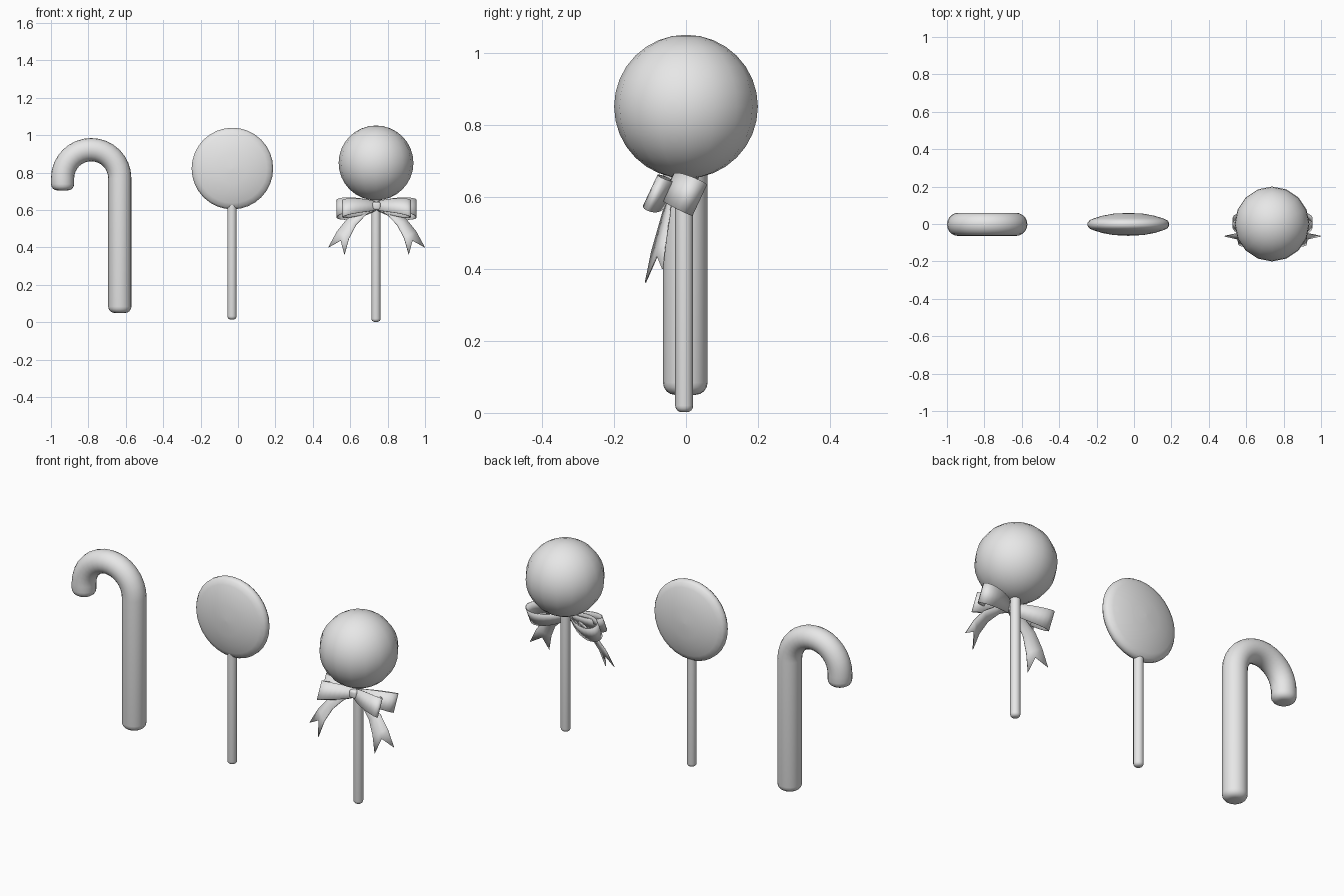
import bpy, bmesh
from math import sin, cos, pi
from mathutils import Vector

cube = bpy.data.objects.get("Cube")
if cube:
    bpy.data.objects.remove(cube, do_unlink=True)

GREY = (0.8, 0.8, 0.8, 1)
grey = bpy.data.materials.new("plain_grey")
grey.use_nodes = True
grey.diffuse_color = GREY
grey.node_tree.nodes["Principled BSDF"].inputs["Base Color"].default_value = GREY


def finish(name, bm, angle=50, thickness=0):
    """Turn a bmesh into a smooth shaded grey object."""
    bmesh.ops.recalc_face_normals(bm, faces=bm.faces)
    mesh = bpy.data.meshes.new(name)
    bm.to_mesh(mesh)
    bm.free()
    mesh.materials.append(grey)
    obj = bpy.data.objects.new(name, mesh)
    bpy.context.collection.objects.link(obj)
    bpy.ops.object.select_all(action='DESELECT')
    obj.select_set(True)
    bpy.context.view_layer.objects.active = obj
    bpy.ops.object.shade_smooth_by_angle(angle=angle * pi / 180)
    if thickness:
        mod = obj.modifiers.new("ribbon_thickness", 'SOLIDIFY')
        mod.thickness = thickness
        mod.offset = 0
    return obj


def skin(bm, rows, closed):
    """Bridge neighbouring rows of vertices with quads."""
    for a, b in zip(rows, rows[1:]):
        n = len(a)
        for i in range(n if closed else n - 1):
            j = (i + 1) % n
            bm.faces.new((a[i], a[j], b[j], b[i]))


def tube(name, stations, y=0, sides=20):
    """Sweep a circle along stations of (x, z, tangent angle, radius)."""
    bm = bmesh.new()
    rows = []
    for x, z, t, r in stations:
        ring = []
        for i in range(sides):
            a = 2 * pi * i / sides
            side = r * cos(a)
            ring.append(bm.verts.new((x - side * sin(t), y + r * sin(a), z + side * cos(t))))
        rows.append(ring)
    skin(bm, rows, True)
    bm.faces.new(rows[0])
    bm.faces.new(rows[-1])
    return finish(name, bm)


def rounded_end(r, bevel, steps=4):
    """Distance from the tip and radius for a softened tube end."""
    angles = [pi / 2 * k / steps for k in range(steps + 1)]
    return [(bevel * (1 - cos(a)), r - bevel * (1 - sin(a))) for a in angles]


# Candy cane: shaft, half-circle hook and short drop at the tip
R, BEND, CX, CZ = 0.062, 0.153, -0.785, 0.77
end = rounded_end(R, 0.034)
stations = [(CX + BEND, 0.05 + d, pi / 2, r) for d, r in end]
for k in range(17):
    a = pi * k / 16
    stations.append((CX + BEND * cos(a), CZ + BEND * sin(a), a + pi / 2, R))
stations += [(CX - BEND, 0.705 + d, 3 * pi / 2, r) for d, r in reversed(end)]
tube("candy_cane", stations, y=-0.002)

# Lollipop sticks
for name, x, low, high in (("disc_stick", -0.032, 0.015, 0.63), ("ball_stick", 0.738, 0.002, 0.68)):
    stations = [(x, low + d, pi / 2, r) for d, r in rounded_end(0.025, 0.018)]
    tube(name, stations + [(x, high, pi / 2, 0.025)], y=-0.005, sides=16)

# Flat lollipop: lens profile turned about the y axis
half = [(0.003, 0.061), (0.08, 0.057), (0.14, 0.046), (0.185, 0.032), (0.208, 0.022), (0.218, 0.008)]
profile = half + [(r, -y) for r, y in reversed(half)]
bm = bmesh.new()
rows = []
for r, y in profile:
    angles = [2 * pi * i / 32 for i in range(32)]
    rows.append([bm.verts.new((-0.03 + r * cos(a), y - 0.002, 0.822 + r * sin(a))) for a in angles])
skin(bm, rows, True)
bm.faces.new(rows[0])
bm.faces.new(rows[-1])
finish("disc_candy", bm)

# Round lollipop
bm = bmesh.new()
bmesh.ops.create_uvsphere(bm, u_segments=16, v_segments=16, radius=0.2)
bmesh.ops.translate(bm, verts=bm.verts, vec=(0.738, 0, 0.852))
finish("ball_candy", bm)

# Bow knot
KNOT = Vector((0.741, -0.042, 0.622))
bm = bmesh.new()
bmesh.ops.create_cube(bm, size=0.044)
bmesh.ops.bevel(bm, geom=bm.edges[:], offset=0.012, segments=3, profile=0.5, affect='EDGES')
bmesh.ops.translate(bm, verts=bm.verts, vec=KNOT)
finish("bow_knot", bm)

WIDTH_DIR = Vector((0, -0.42, -0.9)).normalized()


def bow_loop(name, side, reach, opening):
    """Teardrop ribbon loop leaving the knot along reach."""
    u = Vector((side * reach[0], reach[1], reach[2]))
    n = u.cross(WIDTH_DIR).normalized()
    bm = bmesh.new()
    rows = []
    for k in range(25):
        t = k / 24
        mid = KNOT + u * (1 - cos(2 * pi * t)) / 2 + n * opening * sin(2 * pi * t) * sin(pi * t)
        w = WIDTH_DIR * (0.018 + 0.032 * sin(pi * t))
        rows.append([bm.verts.new(mid - w), bm.verts.new(mid + w)])
    skin(bm, rows, False)
    return finish(name, bm, thickness=0.004)


# Tail edges, measured outward from the knot centre line
OUTER = [(0.015, -0.045, 0.628), (0.09, -0.04, 0.597), (0.16, -0.045, 0.55), (0.212, -0.055, 0.485), (0.258, -0.065, 0.4)]
INNER = [(0.01, -0.045, 0.605), (0.06, -0.06, 0.572), (0.11, -0.075, 0.52), (0.147, -0.095, 0.45), (0.172, -0.113, 0.362)]


def bow_tail(name, side):
    """Curved ribbon tail with a swallow-tail notch."""
    bm = bmesh.new()
    rows = []
    for k, (o, i) in enumerate(zip(OUTER, INNER)):
        o, i = Vector(o), Vector(i)
        m = (o + i) / 2
        if k == len(OUTER) - 1:
            m = m.lerp((Vector(OUTER[-2]) + Vector(INNER[-2])) / 2, 0.65)
        rows.append([bm.verts.new((KNOT.x + side * p.x, p.y, p.z)) for p in (o, m, i)])
    skin(bm, rows, False)
    return finish(name, bm, thickness=0.004)


# Two loops and one tail on each side of the knot
for label, side in (("left", 1), ("right", -1)):
    bow_loop("front_loop_" + label, side, (0.182, -0.045, -0.014), 0.03)
    bow_loop("back_loop_" + label, side, (0.212, 0.055, -0.018), 0.055)
    bow_tail("bow_tail_" + label, side)
